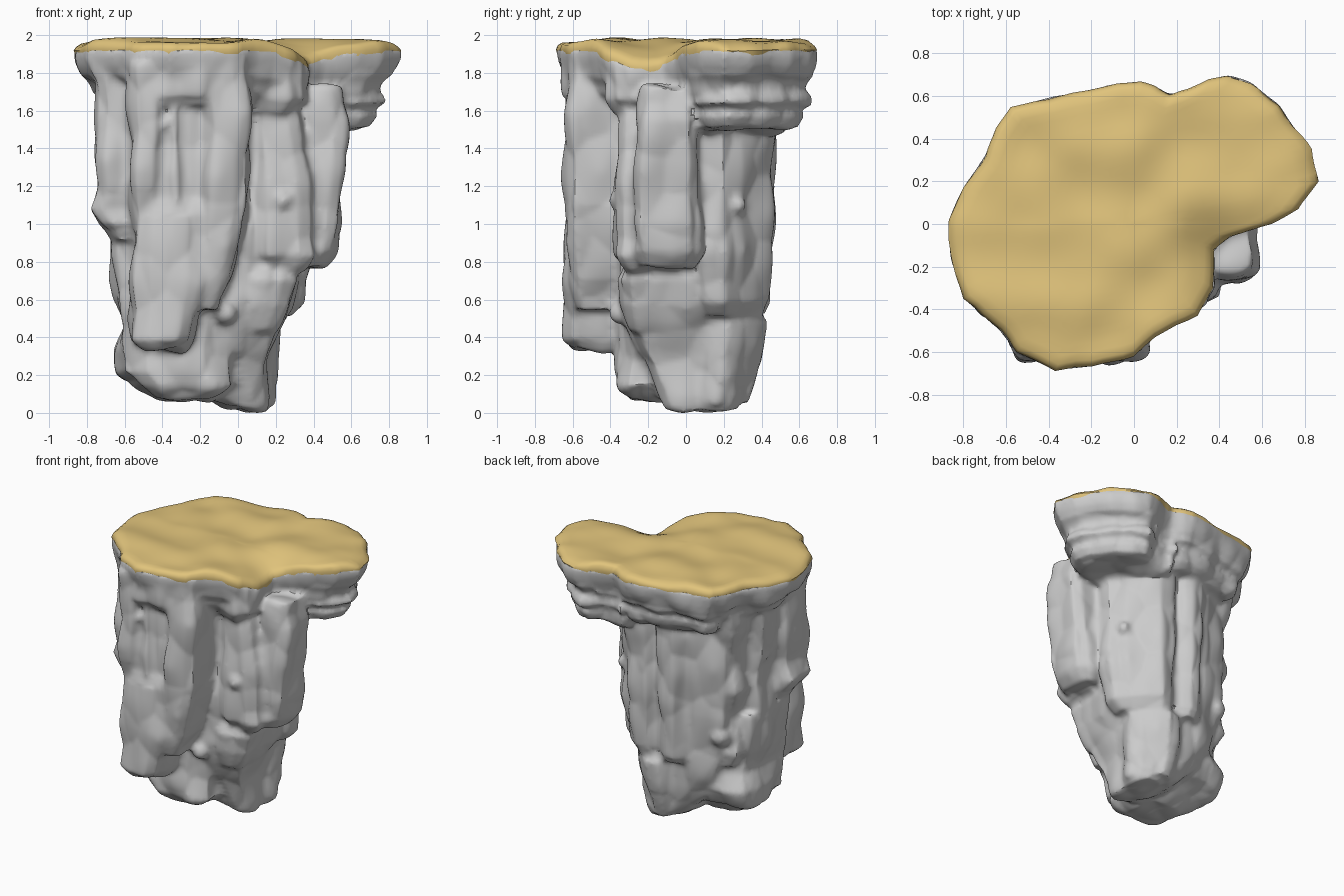
import bpy, bmesh, math, random
from mathutils import Vector, noise

if "Cube" in bpy.data.objects:
    bpy.data.objects.remove(bpy.data.objects["Cube"])

random.seed(4)

OUTLINE = [(.87, .2), (.83, .35), (.75, .46), (.68, .56), (.55, .66), (.44, .7), (.35, .68), (.25, .63),
           (.17, .61), (.1, .65), (.03, .67), (-.08, .66), (-.35, .6), (-.58, .55), (-.65, .45), (-.7, .32),
           (-.8, .17), (-.87, .02), (-.86, -.15), (-.8, -.35), (-.63, -.5), (-.55, -.6), (-.37, -.69),
           (-.2, -.67), (0, -.62), (.1, -.53), (.3, -.43), (.37, -.3), (.38, -.12), (.45, -.06),
           (.65, 0), (.77, .07)]


def dip(x, y):
    """Drop of the plateau at its notched front right corner."""
    return .1 * math.exp(-((x - .4) ** 2 / .03 + (y + .24) ** 2 / .05))


def loft(bm, rings, bottom=True):
    """Skin through rings of 3D points."""
    loops = [[bm.verts.new(p) for p in r] for r in rings]
    n = len(loops[0])
    for a, b in zip(loops, loops[1:]):
        for i in range(n):
            j = (i + 1) % n
            bm.faces.new((a[i], a[j], b[j], b[i]))
    if bottom:
        bm.faces.new(loops[0][::-1])
    bm.faces.new(loops[-1])


def column(bm, levels, turn=0, jitter=.016, n=14):
    """Craggy pillar: each level is (z, x0, x1, y0, y1), a rounded box section turned about z."""
    wob = [random.uniform(-jitter, jitter) for _ in range(n)]
    ct, st = math.cos(turn), math.sin(turn)
    rings = []
    for z, x0, x1, y0, y1 in levels:
        ring = []
        for i in range(n):
            a = 2 * math.pi * i / n + .2
            c, s = math.cos(a), math.sin(a)
            k = (abs(c) ** 4.5 + abs(s) ** 4.5) ** (-1 / 4.5)
            k *= 1 + wob[i] * 2 + random.uniform(-jitter, jitter)
            x = (x0 + x1) / 2 + c * k * (x1 - x0) / 2
            y = (y0 + y1) / 2 + s * k * (y1 - y0) / 2
            ring.append((x * ct - y * st, x * st + y * ct, z))
        rings.append(ring)
    loft(bm, rings)


def shelf(bm, pts, centre, levels):
    """Layered ledge: outline scaled about a centre at each (z, scale)."""
    cx, cy = centre
    loft(bm, [[(cx + (x - cx) * s, cy + (y - cy) * s, z - dip(x, y)) for x, y in pts] for z, s in levels])


def finish(bm, name):
    me = bpy.data.meshes.new(name)
    bm.to_mesh(me)
    bm.free()
    ob = bpy.data.objects.new(name, me)
    bpy.context.collection.objects.link(ob)
    bpy.ops.object.select_all(action='DESELECT')
    ob.select_set(True)
    bpy.context.view_layer.objects.active = ob
    return ob


DIAG = math.pi / 4
rock = bmesh.new()
# central mass, tapering to the foot
column(rock, [(0, -.05, .15, -.12, .28), (.07, -.18, .17, -.16, .32), (.3, -.42, .19, -.28, .34),
              (.6, -.52, .26, -.36, .38), (.9, -.56, .28, -.36, .4), (1.3, -.58, .3, -.34, .4),
              (1.8, -.58, .32, -.4, .4)])
# lower left foot, bulging
column(rock, [(.05, -.45, -.15, -.3, .0), (.12, -.54, .0, -.36, .1), (.2, -.63, .0, -.37, .22),
              (.32, -.65, .0, -.37, .28), (.45, -.62, .0, -.37, .24), (.6, -.66, .0, -.38, .22),
              (.9, -.67, 0, -.4, .22)])
# lower right bulge
column(rock, [(.42, .0, .2, -.3, .2), (.56, .0, .29, -.36, .26), (.7, .0, .33, -.37, .28), (.85, .0, .3, -.3, .28)])
# back right skirt at the foot
column(rock, [(.03, .0, .26, -.05, .26), (.25, .0, .3, -.06, .32), (.48, .0, .35, -.05, .34), (.54, 0, .3, .0, .32)], DIAG)
# front slab, split in two ribs and a recessed middle
column(rock, [(.32, -.5, -.28, -.6, -.3), (.37, -.57, -.23, -.65, -.3), (.7, -.57, -.16, -.66, -.3),
              (1.05, -.56, -.14, -.65, -.3), (1.15, -.55, -.14, -.6, -.3), (1.8, -.54, -.14, -.59, -.3)])
column(rock, [(.95, -.57, -.43, -.6, -.3), (1.2, -.58, -.4, -.63, -.3), (1.85, -.58, -.38, -.64, -.3)])
column(rock, [(.53, -.24, -.1, -.58, -.25), (.7, -.24, -.03, -.61, -.25), (1.1, -.21, .06, -.64, -.25),
              (1.6, -.19, .07, -.64, -.25), (1.9, -.22, .05, -.63, -.25)])
column(rock, [(1.0, -.37, -.28, -.63, -.3), (1.4, -.36, -.3, -.62, -.3), (1.66, -.37, -.29, -.62, -.3)])
column(rock, [(1.62, -.5, -.1, -.62, -.3), (1.68, -.5, -.08, -.66, -.3), (1.9, -.5, -.06, -.67, -.3)])
# left outer pillars
column(rock, [(.9, -.66, -.55, -.38, -.15), (1.0, -.74, -.5, -.42, -.1), (1.08, -.79, -.5, -.4, -.1),
              (1.2, -.75, -.5, -.42, -.1), (1.75, -.77, -.5, -.42, -.08), (1.88, -.82, -.5, -.4, -.05)])
column(rock, [(.72, -.64, -.4, -.14, .08), (.85, -.68, -.4, -.14, .1), (1.1, -.66, -.4, -.14, .12),
              (1.35, -.7, -.4, -.12, .1), (1.8, -.74, -.4, -.14, .16)])
column(rock, [(.5, -.56, -.3, .08, .26), (.62, -.62, -.3, .06, .28), (.9, -.56, -.3, .1, .24), (1.1, -.62, -.3, .08, .3),
              (1.3, -.57, -.3, .1, .28), (1.55, -.62, -.3, .1, .34), (1.8, -.64, -.3, .1, .4)])
# back left and back right slabs, set diagonally
column(rock, [(.5, -.02, .22, .2, .43), (.56, -.05, .25, .2, .46), (1.0, -.05, .25, .2, .47),
              (1.6, -.06, .26, .2, .48), (1.8, -.08, .28, .2, .5)], DIAG)
column(rock, [(.5, .05, .36, -.1, .29), (.58, .05, .41, -.16, .31), (.95, .05, .43, -.2, .31), (1.2, .05, .44, -.2, .31),
              (1.6, .05, .44, -.2, .3)], DIAG)
# right pillars
column(rock, [(.76, .28, .46, -.24, .03), (.85, .25, .52, -.28, .07), (1.0, .25, .55, -.29, .08),
              (1.3, .28, .57, -.28, .07), (1.55, .31, .59, -.26, .06), (1.73, .3, .56, -.23, .04)])
column(rock, [(.74, .12, .36, -.32, .0), (.83, .08, .42, -.38, .0), (1.2, .08, .4, -.38, .0), (1.65, .05, .32, -.36, .0)])
column(rock, [(1.58, .05, .3, -.38, .0), (1.66, .02, .37, -.42, .0), (1.85, .0, .36, -.44, .0)])
# rim under the plateau
shelf(rock, OUTLINE, (-.1, 0), [(1.62, .74), (1.69, .87), (1.74, .9), (1.78, .96), (1.84, .99), (1.89, 1.0), (1.95, .985)])
# layered ledges at the back right and back
ledge = OUTLINE[:10] + [(0, .4), (.15, .1), (.4, .02)] + OUTLINE[30:]
shelf(rock, ledge, (.25, .3), [(1.49, .62), (1.51, .74), (1.57, .8), (1.61, .78), (1.64, .88), (1.68, .87),
                               (1.71, .82), (1.75, .84), (1.79, .91), (1.83, .9), (1.85, .86), (1.88, .95), (1.92, .97)])
shelf(rock, OUTLINE[6:15] + [(-.4, .1), (.2, .1)], (-.1, .2),
      [(1.56, .7), (1.6, .8), (1.66, .84), (1.7, .82), (1.73, .91), (1.79, .93), (1.82, .9), (1.86, .97), (1.92, .97)])
# scattered knobs
for x, y, z, r in [(.24, -.36, 1.13, .06), (-.08, -.34, .53, .07), (.3, .27, 1.1, .07), (-.38, -.57, 1.53, .05),
                   (-.62, .0, 1.3, .09), (-.46, .25, .75, .1), (.2, .0, .6, .11)]:
    ret = bmesh.ops.create_icosphere(rock, subdivisions=2, radius=r)
    bmesh.ops.translate(rock, verts=ret['verts'], vec=(x, y, z))
bmesh.ops.recalc_face_normals(rock, faces=rock.faces)
ob = finish(rock, "rock")
rm = ob.modifiers.new("fuse", 'REMESH')
rm.mode, rm.voxel_size = 'VOXEL', .018
sm = ob.modifiers.new("weather", 'SMOOTH')
sm.factor, sm.iterations = .5, 3
bpy.ops.object.modifier_apply(modifier="fuse")
bpy.ops.object.modifier_apply(modifier="weather")

# weathering: chiselled lumps pushed along the normals
normals = [v.normal.copy() for v in ob.data.vertices]
for v, n in zip(ob.data.vertices, normals):
    p = v.co
    d = noise.noise(Vector((p.x * 5, p.y * 5, p.z * 3))) * .02
    d += (.4 - noise.voronoi(Vector((p.x * 5, p.y * 5, p.z * 3.5)))[0][0]) * .045
    v.co = p + n * d * min(1, max(0, (1.92 - p.z) * 6))
low = min(v.co.z for v in ob.data.vertices)
for v in ob.data.vertices:
    v.co.z -= low * max(0, 1 - v.co.z)
    v.co.z = min(v.co.z, 1.92 - dip(v.co.x, v.co.y))
# open the rock where the sand covers it
top = bmesh.new()
top.from_mesh(ob.data)
top.normal_update()
hidden = []
for f in top.faces:
    c = f.calc_center_median()
    if f.normal.z > .8 and c.z > 1.9 - dip(c.x, c.y):
        hidden.append(f)
bmesh.ops.delete(top, geom=hidden, context='FACES')
top.to_mesh(ob.data)
top.free()
bpy.ops.object.shade_smooth_by_angle(angle=math.radians(40))

# sandy plateau
sand = bmesh.new()
rings = []
N = 128
fine = []
for i in range(N):
    k, f = divmod(i * len(OUTLINE) / N, 1)
    a, b = OUTLINE[int(k)], OUTLINE[(int(k) + 1) % len(OUTLINE)]
    x, y = a[0] + (b[0] - a[0]) * f, a[1] + (b[1] - a[1]) * f
    w = 1 + noise.noise(Vector((x * 9, y * 9, 5))) * .015
    fine.append((x * w, y * w))
for s, z in [(.985, 1.9), (.995, 1.925), (.98, 1.95), (.95, 1.965)] + [(.95 - .06 * i, 1.97) for i in range(1, 16)]:
    ring = []
    for x, y in fine:
        px, py = -.05 + (x + .05) * s, y * s
        h = noise.noise(Vector((px * 4, py * 4, 2))) * .03
        ring.append((px, py, min(2, z + h * (1 if z > 1.93 else .4)) - dip(px, py)))
    rings.append(ring)
loft(sand, rings, bottom=False)
ob = finish(sand, "sand_top")
bpy.ops.object.shade_smooth_by_angle(angle=math.radians(50))
mat = bpy.data.materials.new("sand")
mat.diffuse_color = (.75, .55, .2, 1)
mat.use_nodes = True
mat.node_tree.nodes["Principled BSDF"].inputs["Base Color"].default_value = mat.diffuse_color
ob.data.materials.append(mat)
